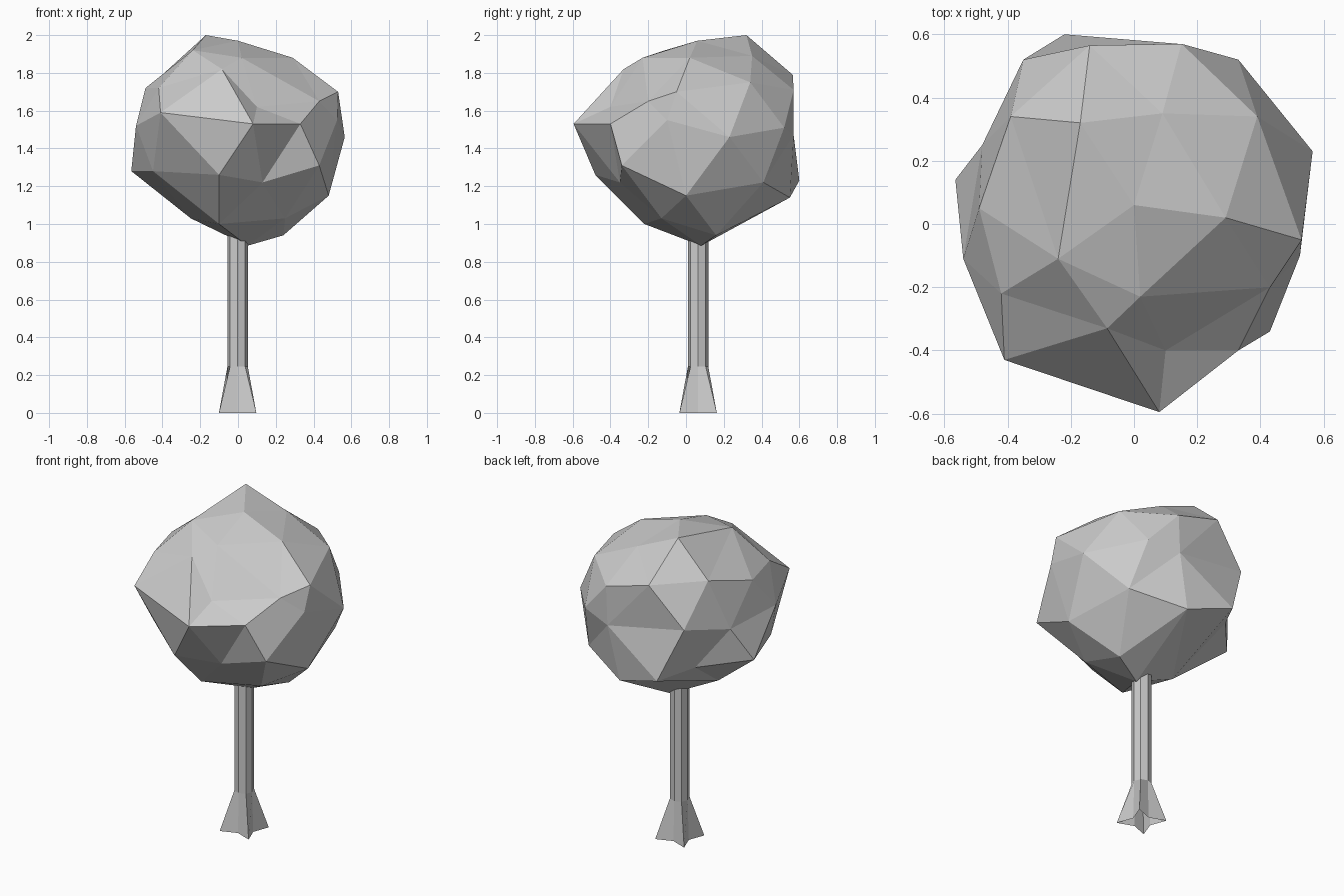
import bpy, bmesh
from mathutils import Vector


def finish(bm, name):
    bmesh.ops.recalc_face_normals(bm, faces=bm.faces)
    mesh = bpy.data.meshes.new(name)
    bm.to_mesh(mesh)
    bm.free()
    obj = bpy.data.objects.new(name, mesh)
    bpy.context.collection.objects.link(obj)
    return obj


# Trunk: eight-sided column with a flared four-pointed foot, open underneath
def trunk_ring(bm, corner, mid, z, cx=-0.002, cy=0.064):
    pattern = [(1, 1), (0, 1), (-1, 1), (-1, 0), (-1, -1), (0, -1), (1, -1), (1, 0)]
    ring = []
    for sx, sy in pattern:
        r = corner if sx and sy else mid
        ring.append(bm.verts.new((cx + sx * r, cy + sy * r, z)))
    return ring


bm = bmesh.new()
rings = [trunk_ring(bm, *p) for p in
         [(0.099, 0.062, 0), (0.04, 0.054, 0.245), (0.04, 0.054, 0.95)]]
for lo, hi in zip(rings, rings[1:]):
    for i in range(8):
        j = (i + 1) % 8
        bm.faces.new((lo[i], lo[j], hi[j], hi[i]))
finish(bm, "trunk")

# Crown: lumpy faceted ball, corner points from top to bottom
crown_points = [
    (-.17, .32, 2.0), (0, .06, 1.97), (.29, .02, 1.88), (-.24, -.11, 1.92),
    (.02, -.23, 1.88), (-.085, -.33, 1.82), (.09, .35, 1.89), (-.39, .34, 1.80),
    (-.14, .565, 1.79), (.39, .34, 1.75), (-.42, -.22, 1.72), (-.49, .05, 1.72),
    (.53, -.05, 1.70), (.15, .57, 1.71), (.43, -.20, 1.65), (.10, -.40, 1.62),
    (-.41, -.43, 1.59), (.525, -.10, 1.55), (-.35, .52, 1.55), (.08, -.595, 1.53),
    (.33, -.40, 1.53), (-.54, -.11, 1.52), (.33, .52, 1.51), (-.48, .25, 1.49),
    (.565, .23, 1.46), (.14, .57, 1.47), (.43, -.34, 1.31), (-.565, .14, 1.28),
    (-.45, -.19, 1.28), (-.10, -.48, 1.26), (-.22, .60, 1.23), (.13, -.35, 1.22),
    (.48, 0, 1.15), (.07, .55, 1.14), (-.25, .04, 1.03), (-.10, -.22, 1.0),
    (.24, .16, .94), (.05, .08, .885), (.38, .41, 1.22), (-.34, .395, 1.27),
    (.25, -.13, 1.03),
]
# Skin the points on a unit ball, then push each one out to its real place
centre = Vector((0, 0.03, 1.45))
bm = bmesh.new()
target = {}
for p in crown_points:
    p = Vector(p)
    v = bm.verts.new((p - centre).normalized())
    target[v] = p
bmesh.ops.convex_hull(bm, input=bm.verts[:])
for v, p in target.items():
    v.co = p
finish(bm, "crown")
